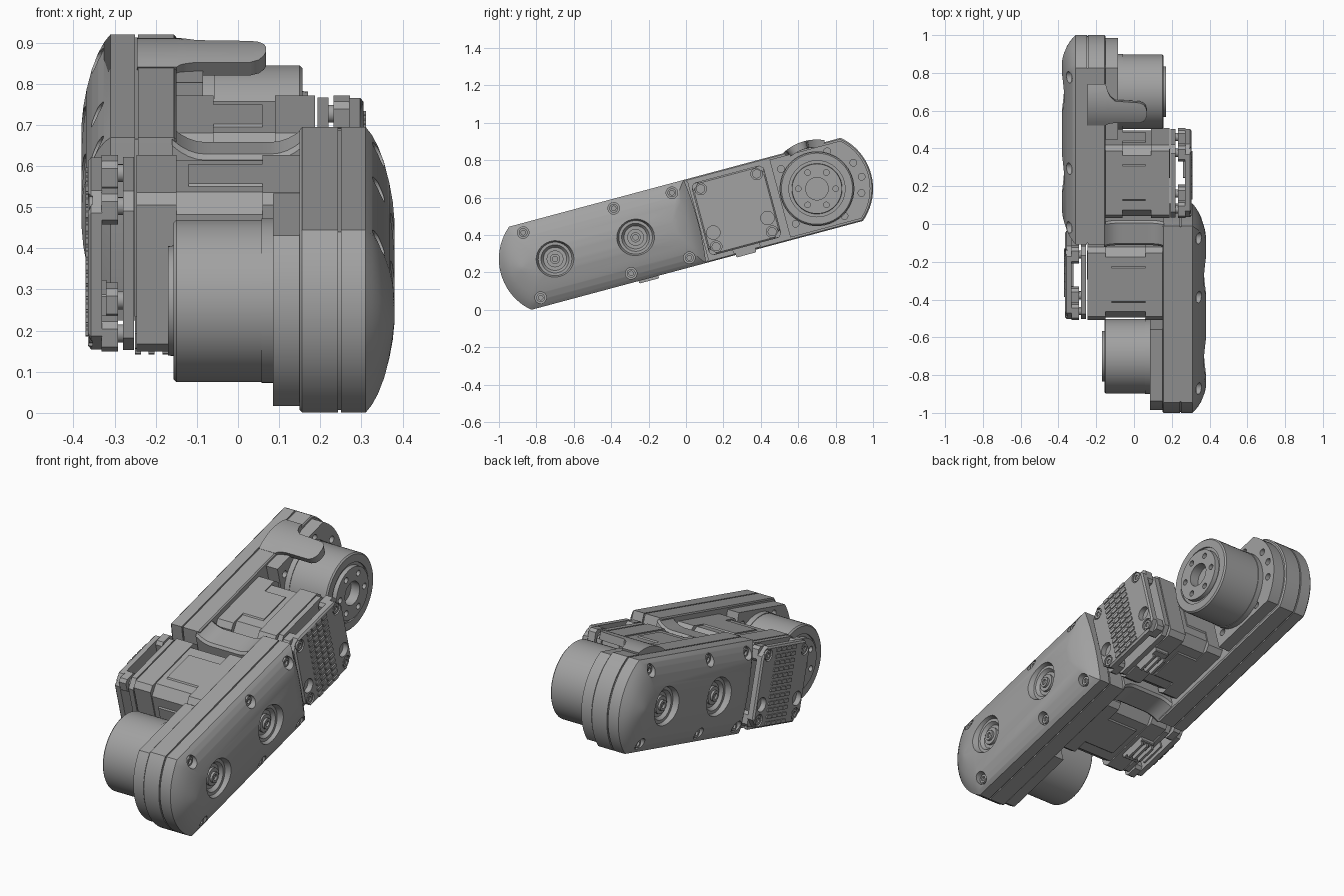
import bpy, bmesh
from math import sin, cos, radians, pi, asin, sqrt
from mathutils import Matrix

if "Cube" in bpy.data.objects:
    bpy.data.objects.remove(bpy.data.objects["Cube"])

grey = bpy.data.materials.new("neutral grey")
grey.use_nodes = True
grey.diffuse_color = (0.36, 0.36, 0.36, 1)
grey.node_tree.nodes["Principled BSDF"].inputs["Base Color"].default_value = (0.36, 0.36, 0.36, 1)

TILT = Matrix.Translation((0, 0, 0.46)) @ Matrix.Rotation(radians(15), 4, 'X')
DRUM, MOTOR = -0.725, -0.279      # shaft positions along the arm
made = []


def solid(bm, rings):
    """Loft closed rings [(x, [(u, v), ...]), ...] and cap both ends."""
    loops = [[bm.verts.new((x, u, v)) for u, v in pts] for x, pts in rings]
    n = len(loops[0])
    for a, b in zip(loops, loops[1:]):
        for i in range(n):
            j = (i + 1) % n
            bm.faces.new((a[i], a[j], b[j], b[i]))
    bm.faces.new(loops[0][::-1])
    bm.faces.new(loops[-1])


def circle(u, v, r, n=32):
    return [(u + r * cos(2 * pi * i / n), v + r * sin(2 * pi * i / n)) for i in range(n)]


def octagon(u, v, hu, hv, c):
    return [(u - hu + c, v - hv), (u + hu - c, v - hv), (u + hu, v - hv + c), (u + hu, v + hv - c),
            (u + hu - c, v + hv), (u - hu + c, v + hv), (u - hu, v + hv - c), (u - hu, v - hv + c)]


def rod(bm, x0, x1, u, v, r, n=24):
    solid(bm, [(x0, circle(u, v, r, n)), (x1, circle(u, v, r, n))])


def block(bm, x0, x1, u, v, hu, hv, c=0.004):
    solid(bm, [(x0, octagon(u, v, hu, hv, c)), (x1, octagon(u, v, hu, hv, c))])


def finish(name, bm, place):
    bmesh.ops.recalc_face_normals(bm, faces=bm.faces)
    bm.transform(place)
    mesh = bpy.data.meshes.new(name)
    bm.to_mesh(mesh)
    bm.free()
    mesh.materials.append(grey)
    ob = bpy.data.objects.new(name, mesh)
    bpy.context.collection.objects.link(ob)
    made.append(ob)
    return ob


def cut(ob, bm, place):
    """Subtract the solids in bm from ob, then drop the cutter."""
    cutter = finish("cutter", bm, place)
    made.remove(cutter)
    cutter.hide_render = True
    mod = ob.modifiers.new("cut", 'BOOLEAN')
    mod.operation, mod.solver, mod.object = 'DIFFERENCE', 'EXACT', cutter
    bpy.context.view_layer.objects.active = ob
    bpy.ops.object.modifier_apply(modifier=mod.name)
    bpy.data.objects.remove(cutter)


def outline(iu=0, iv=0, r=0.3, h=0.23, end=0.05, bulge=0.015):
    """Arm outline: round at the drum end, nearly straight at the joint end."""
    a = asin(h / r)
    pts = [(DRUM - r * cos(a * t / 10), r * sin(a * t / 10)) for t in range(-10, 11)]
    pts += [(end + bulge * (1 - (t / 4) ** 2), h * t / 4) for t in range(4, -5, -1)]
    uc = -0.48
    return [(uc + (u - uc) * (1 - iu / 0.54), v * (1 - iv / h)) for u, v in pts]


def arm(side, place, short):
    def part(name, bm):
        return finish(side + "_" + name, bm, place)

    # domed arm housing with a seam groove
    bm = bmesh.new()
    solid(bm, [(x, outline(iu, iv)) for x, iu, iv in (
        (0.15, .006, .006), (0.156, 0, 0), (0.243, 0, 0), (0.243, .006, .006), (0.25, .006, .006),
        (0.25, 0, 0), (0.31, 0, 0), (0.325, .015, .016), (0.34, .033, .04), (0.355, .055, .075),
        (0.368, .085, .12), (0.376, .105, .16), (0.38, .125, .2))])
    housing = part("arm_housing", bm)
    screws = [(u, s * 0.18) for u in (-0.853, -0.352, -0.03) for s in (-1, 1)]
    bm = bmesh.new()
    for u, v in screws:
        rod(bm, 0.318, 0.45, u, v, 0.031)
    for u in (DRUM, MOTOR):
        solid(bm, [(0.335, circle(u, 0, 0.062)), (0.352, circle(u, 0, 0.075)), (0.352, circle(u, 0, 0.09)),
                   (0.39, circle(u, 0, 0.105))])
    cut(housing, bm, place)

    # screw heads and shaft ends sitting in the recesses
    bm = bmesh.new()
    for u, v in screws:
        solid(bm, [(0.31, circle(u, v, 0.023)), (0.332, circle(u, v, 0.023)), (0.332, circle(u, v, 0.012)),
                   (0.322, circle(u, v, 0.012))])
    for u in (DRUM, MOTOR):
        rod(bm, 0.33, 0.348, u, 0, 0.045)
        solid(bm, [(0.33, circle(u, 0, 0.027)), (0.36, circle(u, 0, 0.027)), (0.36, circle(u, 0, 0.014)),
                   (0.35, circle(u, 0, 0.014))])
    part("cover_screws", bm)

    # gearbox flange behind the drum
    bm = bmesh.new()
    flange = outline(r=0.285, h=0.215, end=-0.52, bulge=0)
    solid(bm, [(0.16, flange), (0.085, flange)])
    plate = part("gearbox_flange", bm)
    bm = bmesh.new()
    for a in (65, 25, 0, -25, -65, 130, -130):
        rod(bm, 0.07, 0.12, DRUM - 0.247 * cos(radians(a)), 0.247 * sin(radians(a)) * 0.8, 0.018, 16)
    cut(plate, bm, place)

    # output drum with raised hub and bolt circle
    bm = bmesh.new()
    solid(bm, [(x, circle(DRUM, 0, r, 64)) for x, r in (
        (0.09, 0.2), (0.057, 0.2), (0.057, 0.197), (-0.15, 0.197), (-0.157, 0.19), (-0.157, 0.15),
        (-0.148, 0.15), (-0.148, 0.135), (-0.17, 0.133), (-0.17, 0.06), (-0.12, 0.06))])
    drum = part("output_drum", bm)
    bm = bmesh.new()
    for i in range(6):
        a = pi * i / 3 + 0.26
        rod(bm, -0.2, -0.145, DRUM + 0.1 * cos(a), 0.1 * sin(a), 0.015, 16)
    cut(drum, bm, place)

    # square motor: front cap, laminated middle, rear cap
    back = -0.25 + short
    bm = bmesh.new()
    block(bm, 0.16, 0.06, MOTOR, 0, 0.2, 0.2, 0.025)
    block(bm, 0.06, back + 0.1, MOTOR, 0, 0.194, 0.194, 0.045)
    block(bm, back + 0.1, back + 0.003, MOTOR, 0, 0.2, 0.2, 0.025)
    block(bm, 0.09, back + 0.13, MOTOR, 0, 0.1, 0.2, 0.008)
    block(bm, 0.09, back + 0.13, MOTOR, 0, 0.2, 0.1, 0.008)
    part("motor", bm)

    # rear plate and standoffs
    corners = [(MOTOR + a * 0.155, b * 0.16) for a in (-1, 1) for b in (-1, 1)]
    bm = bmesh.new()
    block(bm, back - 0.003, back - 0.03, MOTOR, 0, 0.2, 0.2, 0.04)
    for u, v in corners:
        rod(bm, back - 0.02, back - 0.06, u, v, 0.022, 16)
    part("rear_plate", bm)

    # driver cover with thick corners
    top = back - 0.115
    bm = bmesh.new()
    solid(bm, [(top + 0.035, octagon(MOTOR, 0, 0.2, 0.2, 0.045)), (top + 0.008, octagon(MOTOR, 0, 0.2, 0.2, 0.045)),
               (top, octagon(MOTOR, 0, 0.192, 0.192, 0.045))])
    cover = part("driver_cover", bm)
    bm = bmesh.new()
    for u, v in corners:
        rod(bm, top - 0.02, top + 0.012, u, v, 0.031)
    for s in (-1, 1):
        rod(bm, top - 0.02, top + 0.028, MOTOR + s * 0.15, -0.083, 0.036)
    cut(cover, bm, place)
    bm = bmesh.new()
    for u, v in corners:
        block(bm, top + 0.033, back - 0.042, u, v, 0.043, 0.038, 0.015)
        solid(bm, [(top + 0.02, circle(u, v, 0.024)), (top + 0.003, circle(u, v, 0.024)),
                   (top + 0.003, circle(u, v, 0.012)), (top + 0.01, circle(u, v, 0.012))])
    block(bm, top + 0.033, back - 0.07, MOTOR - 0.02, -0.13, 0.07, 0.05)
    part("cover_corners", bm)

    # heat sink fins: four columns of short bars
    bm = bmesh.new()
    for col in range(4):
        for row in range(12):
            block(bm, top + 0.01, top - 0.006, MOTOR + 0.012 + (col - 1.5) * 0.043,
                  (row - 5.5) * 0.033, 0.018, 0.009, 0.002)
    part("heat_sink_fins", bm)

    # cable socket on the underside of the motor
    bm = bmesh.new()
    block(bm, back, back + 0.08, MOTOR, -0.2, 0.075, 0.022)
    for i in range(3):
        block(bm, back + 0.033 * i, back + 0.033 * i + 0.014, MOTOR + 0.01, -0.222, 0.055, 0.022)
    part("cable_socket", bm)


arm("left", TILT, 0)
turned = TILT @ Matrix.Rotation(pi, 4, 'Z')
arm("right", turned, 0.06)

# joint block between the arms, scooped at top and bottom
bm = bmesh.new()
steps = [-0.16 + 0.02 * i for i in range(17)]
rings = []
for x in steps:
    h = 0.19 + 0.036 * max(0, (abs(x) - 0.08) / 0.08) ** 2
    rings.append((x, octagon(0, 0, 0.068, h, 0.012)))
solid(bm, rings)
finish("joint_block", bm, TILT)

# curved cable guard hooked over the rear drum
bm = bmesh.new()
rings = []
for x, a0, a1 in ((0.245, 62, 114), (0.15, 62, 114), (0.14, 64, 106), (0.125, 65, 99), (0.10, 66, 94),
                  (-0.03, 66, 92), (-0.05, 68, 90), (-0.063, 72, 86), (-0.068, 76, 82)):
    angles = [radians(a0 + (a1 - a0) * i / 8) for i in range(9)]
    outer = [(DRUM + 0.263 * cos(a), 0.263 * sin(a)) for a in angles]
    inner = [(DRUM + 0.222 * cos(a), 0.222 * sin(a)) for a in reversed(angles)]
    rings.append((x, outer + inner))
solid(bm, rings)
finish("cable_guard", bm, turned)

# smooth curved surfaces, keep edges crisp
bpy.ops.object.select_all(action='DESELECT')
for ob in made:
    ob.select_set(True)
bpy.context.view_layer.objects.active = made[0]
bpy.ops.object.shade_smooth_by_angle(angle=radians(30))
